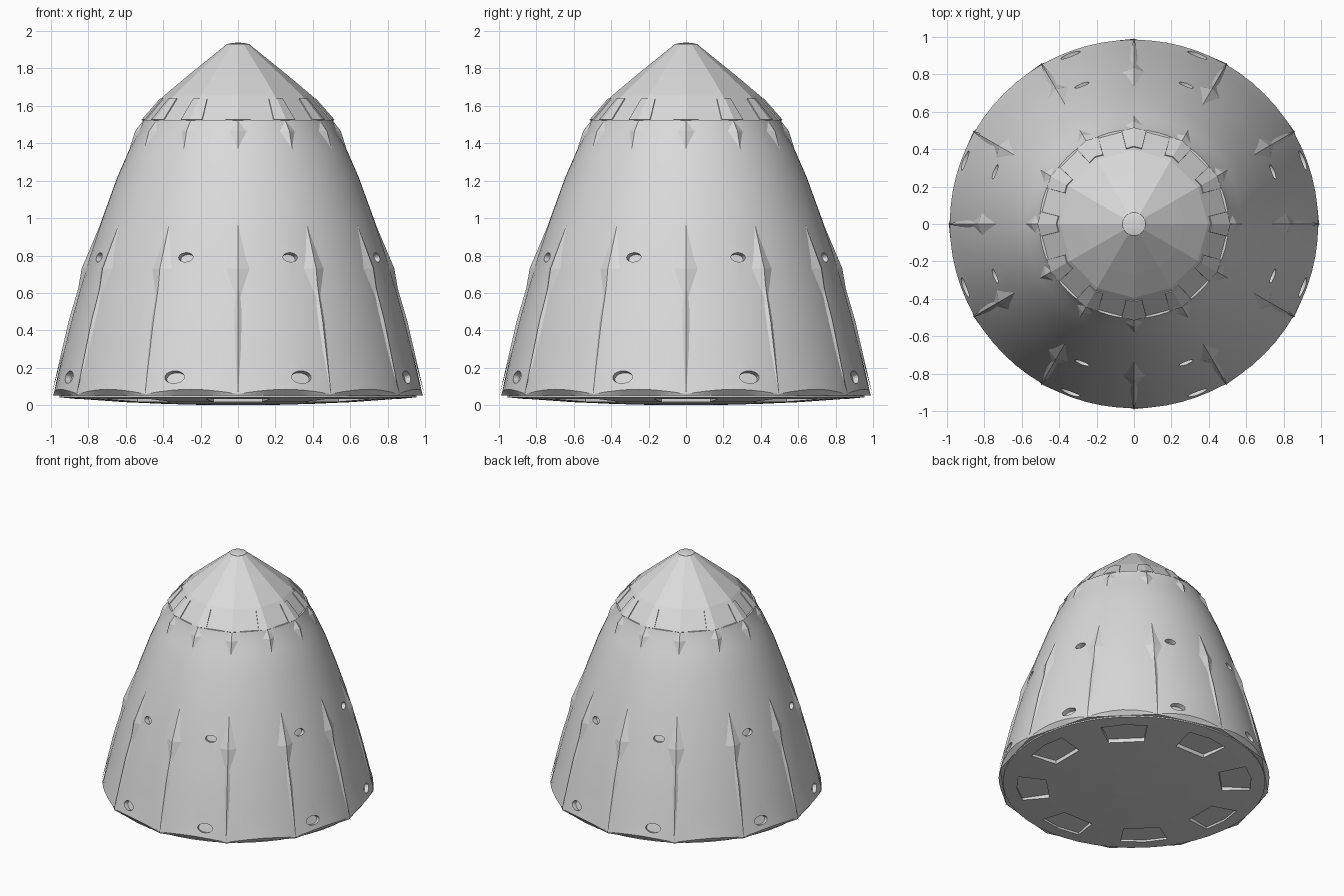
import bpy, bmesh, math
from mathutils import Vector, Matrix

if "Cube" in bpy.data.objects:
    bpy.data.objects.remove(bpy.data.objects["Cube"])

hull = bpy.data.materials.new("light_grey")
hull.diffuse_color = (0.7, 0.7, 0.7, 1)
hull.use_nodes = True
hull.node_tree.nodes["Principled BSDF"].inputs["Base Color"].default_value = hull.diffuse_color
rad = math.radians


def pol(r, a, z):
    return Vector((r * math.cos(a), r * math.sin(a), z))


def make(name, bm, smooth=None):
    bmesh.ops.recalc_face_normals(bm, faces=bm.faces[:])
    me = bpy.data.meshes.new(name)
    bm.to_mesh(me)
    bm.free()
    me.materials.append(hull)
    ob = bpy.data.objects.new(name, me)
    bpy.context.collection.objects.link(ob)
    if smooth:
        bpy.ops.object.select_all(action='DESELECT')
        ob.select_set(True)
        bpy.context.view_layer.objects.active = ob
        bpy.ops.object.shade_smooth_by_angle(angle=rad(smooth))
    return ob


def loft(rings):
    """Closed solid through rings of points."""
    bm = bmesh.new()
    vs = [[bm.verts.new(p) for p in ring] for ring in rings]
    n = len(vs[0])
    for lo, hi in zip(vs, vs[1:]):
        for i in range(n):
            j = (i + 1) % n
            bm.faces.new((lo[i], lo[j], hi[j], hi[i]))
    bm.faces.new(vs[0][::-1])
    bm.faces.new(vs[-1])
    return bm


def circle(r, z, n):
    return [pol(r, 2 * math.pi * i / n, z) for i in range(n)]


def twelve(a):
    """Radius factor of a 12-gon with corners at multiples of 30 degrees."""
    return math.cos(rad(15)) / math.cos(a % rad(30) - rad(15))


def cut(ob, bm, name):
    tool = make(name, bm)
    tool.hide_render = True
    tool.hide_viewport = True
    m = ob.modifiers.new("cut", 'BOOLEAN')
    m.operation = 'DIFFERENCE'
    m.solver = 'EXACT'
    m.object = tool
    bpy.context.view_layer.update()
    dg = bpy.context.evaluated_depsgraph_get()
    me = bpy.data.meshes.new_from_object(ob.evaluated_get(dg))
    ob.modifiers.clear()
    ob.data = me
    bpy.data.objects.remove(tool)


# main hull: straight-edged base, scalloped lip, smooth tapering shell
N = 72
angs = [2 * math.pi * i / N for i in range(N)]
rings = [[pol(0.99 * twelve(a), a, 0.052) for a in angs],
         [pol(0.985, a, 0.06 + 0.025 * abs(math.sin(6 * a))) for a in angs]]
profile = [(0.966, 0.15), (0.93, 0.3), (0.89, 0.46), (0.845, 0.62), (0.795, 0.79),
           (0.725, 1.0), (0.645, 1.22), (0.575, 1.38), (0.53, 1.46), (0.505, 1.525)]
rings += [circle(r, z, N) for r, z in profile]
body = make("hull", loft(rings))

# two rows of oval thruster ports
bm = bmesh.new()
for r, z, w, h in ((0.966, 0.15, 0.056, 0.034), (0.792, 0.79, 0.041, 0.026)):
    for q in range(4):
        for s in (-1, 1):
            a = rad(90 * q + 20.6 * s)
            out = pol(1, a, 0.3).normalized()
            side = pol(1, a + math.pi / 2, 0)
            up = out.cross(side)
            m = Matrix((side * w, up * h, out)).transposed().to_4x4()
            m.translation = pol(r, a, z)
            bmesh.ops.create_cone(bm, cap_ends=True, segments=20, radius1=1,
                                  radius2=1, depth=0.07, matrix=m)
cut(body, bm, "port_cutter")
bpy.ops.object.select_all(action='DESELECT')
body.select_set(True)
bpy.context.view_layer.objects.active = body
bpy.ops.object.shade_smooth_by_angle(angle=rad(25))


# shallow domed heat shield with eight wedge pockets
shield = make("heat_shield", loft([circle(r, z, 48) for r, z in
              ((0.15, 0.0), (0.4, 0.007), (0.65, 0.018), (0.85, 0.032), (0.955, 0.042), (0.955, 0.09))]))
bm = bmesh.new()
for k in range(8):
    a = rad(45 * k)
    out, side = pol(1, a, 0), pol(1, a + math.pi / 2, 0)
    pts = [out * 0.63 - side * 0.13, out * 0.83 - side * 0.17, out * 0.855,
           out * 0.83 + side * 0.17, out * 0.63 + side * 0.13]
    lo = [bm.verts.new(p + Vector((0, 0, -0.1))) for p in pts]
    hi = [bm.verts.new(p + Vector((0, 0, 0.048))) for p in pts]
    bm.faces.new(lo[::-1])
    bm.faces.new(hi)
    for i in range(5):
        j = (i + 1) % 5
        bm.faces.new((lo[i], lo[j], hi[j], hi[i]))
cut(shield, bm, "pocket_cutter")


# faceted ribs: a kite-shaped blister on a thin spine, and a small upper blister
def blister(bm, a, tip, peak, foot, half, side_r):
    t, p, f = (pol(r, a, z) for r, z in (tip, peak, foot))
    l, r = (pol(side_r, a + s * half, peak[1]) for s in (-1, 1))
    t, p, f, l, r = (bm.verts.new(v) for v in (t, p, f, l, r))
    for tri in ((t, l, p), (l, f, p), (f, r, p), (r, t, p), (t, r, f, l)):
        bm.faces.new(tri)


ribs, collars = bmesh.new(), bmesh.new()
for k in range(12):
    a = rad(30 * k)
    blister(ribs, a, (0.722, 1.0), (0.836, 0.73), (0.87, 0.53), rad(4.8), 0.81)
    blister(ribs, a, (0.826, 0.72), (0.905, 0.45), (0.998, 0.05), rad(1.6), 0.888)
    blister(collars, a, (0.5, 1.53), (0.55, 1.465), (0.586, 1.35), rad(6.5), 0.522)
make("ribs", ribs)
make("collar_blisters", collars)

# twelve-sided nose cone
make("nose_cone", loft([circle(r, z, 12) for r, z in
     ((0.512, 1.522), (0.395, 1.655), (0.27, 1.76), (0.062, 1.928))]))

# thin cover plates around the nose base
bm = bmesh.new()
for k in range(12):
    cols = []
    for s in (-1, 0, 1):
        col = []
        for r, z, w in ((0.512, 1.523, 7.5), (0.412, 1.637, 6)):
            b = rad(30 * k + s * w)
            base = pol(r * twelve(b), b, z)
            nrm = pol(0.75, b, 0.66)
            col += [base - nrm * 0.003, base + nrm * 0.005]
        cols.append([bm.verts.new(p) for p in (col[0], col[1], col[3], col[2])])
    for c, d in zip(cols, cols[1:]):
        for i in range(4):
            j = (i + 1) % 4
            bm.faces.new((c[i], c[j], d[j], d[i]))
    bm.faces.new(cols[0])
    bm.faces.new(cols[2][::-1])
make("nose_plates", bm)

# rounded tip cap
make("nose_cap", loft([circle(r, z, 32) for r, z in
     ((0.065, 1.922), (0.062, 1.93), (0.035, 1.936), (0.01, 1.938))]), 40)
